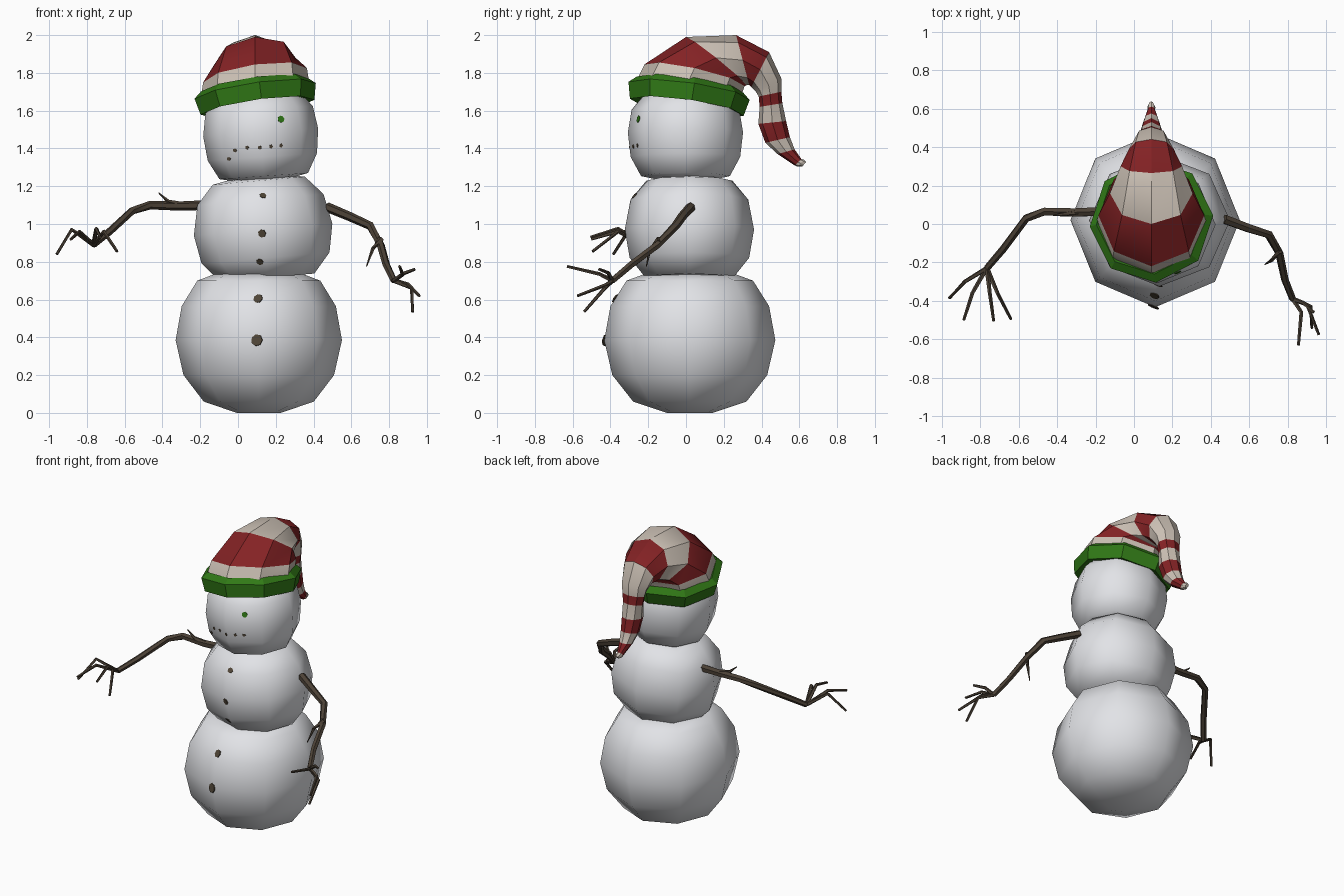
import bpy, bmesh, math
from mathutils import Vector, Matrix
from mathutils.bvhtree import BVHTree

if "Cube" in bpy.data.objects:
    bpy.data.objects.remove(bpy.data.objects["Cube"])


def mat(name, r, g, b):
    m = bpy.data.materials.new(name)
    m.diffuse_color = (r, g, b, 1)
    m.use_nodes = True
    m.node_tree.nodes["Principled BSDF"].inputs["Base Color"].default_value = m.diffuse_color
    return m


SNOW = mat("snow white", 0.76, 0.77, 0.80)
RED = mat("hat red", 0.23, 0.016, 0.018)
CREAM = mat("hat cream", 0.60, 0.53, 0.46)
GREEN = mat("brim green", 0.03, 0.19, 0.008)
BARK = mat("bark brown", 0.07, 0.052, 0.036)
COAL = mat("button brown", 0.08, 0.06, 0.038)


def loft(name, rings, mats, angle=180, stripes=None, closed=False):
    """Skin a list of point rings; stripes gives a material index per band."""
    bm = bmesh.new()
    vr = [[bm.verts.new(p) for p in r] for r in rings]
    n = len(vr[0])
    pairs = list(zip(vr, vr[1:]))
    if closed:
        pairs.append((vr[-1], vr[0]))
    else:
        caps = [bm.faces.new(vr[0]), bm.faces.new(vr[-1])]
        if stripes:
            caps[0].material_index, caps[1].material_index = stripes[0], stripes[-1]
    for k, (a, b) in enumerate(pairs):
        for i in range(n):
            f = bm.faces.new((a[i], a[(i + 1) % n], b[(i + 1) % n], b[i]))
            if stripes:
                f.material_index = stripes[k]
    bmesh.ops.recalc_face_normals(bm, faces=bm.faces)
    me = bpy.data.meshes.new(name)
    bm.to_mesh(me)
    bm.free()
    for m in mats:
        me.materials.append(m)
    ob = bpy.data.objects.new(name, me)
    bpy.context.collection.objects.link(ob)
    bpy.ops.object.select_all(action='DESELECT')
    ob.select_set(True)
    bpy.context.view_layer.objects.active = ob
    bpy.ops.object.shade_smooth_by_angle(angle=math.radians(angle))
    return ob


def turned(profile, centre, tilt_y=0, tilt_x=0, sx=1, sy=1, spin=0):
    """Eight-sided rings from an (r, z) profile, tilted about the centre."""
    m = (Matrix.Translation(centre) @ Matrix.Rotation(math.radians(tilt_x), 4, 'X')
         @ Matrix.Rotation(math.radians(tilt_y), 4, 'Y'))
    ang = [math.tau * i / 8 + math.radians(spin) for i in range(8)]
    return [[m @ Vector((sx * r * math.cos(a), sy * r * math.sin(a), z)) for a in ang]
            for r, z in profile]


# three snowballs
balls = [
    loft("bottom_snowball", turned(
        [(.12, -.385), (.30, -.325), (.41, -.185), (.453, 0), (.42, .18), (.335, .315), (.24, .35)],
        (.11, .02, .385), sx=.972), [SNOW]),
    loft("middle_snowball", turned(
        [(.25, -.265), (.34, -.16), (.368, -.01), (.335, .15), (.245, .25), (.15, .268)],
        (.132, .018, .98), tilt_y=-5, sy=.93), [SNOW]),
    loft("head_snowball", turned(
        [(.15, -.25), (.235, -.232), (.29, -.13), (.305, .0), (.285, .12), (.22, .20), (.1, .235)],
        (.12, -.003, 1.485), tilt_y=-4), [SNOW]),
]

# buttons, mouth stones and eye: thin plates laid on the snow
deps = bpy.context.evaluated_depsgraph_get()
trees = [BVHTree.FromObject(b, deps) for b in balls]


def plate(name, x, z, r, m, sides=7):
    hits = [t.ray_cast(Vector((x, -2, z)), Vector((0, 1, 0))) for t in trees]
    loc, nor = min((h for h in hits if h[0]), key=lambda h: h[0].y)[:2]
    q = nor.to_track_quat('Z', 'Y')
    loft(name, [[loc + q @ Vector((r * math.cos(math.tau * i / sides),
                                   r * math.sin(math.tau * i / sides), h))
                 for i in range(sides)] for h in (-.003, .003)], [m], 30)


for x, z, r in [(.132, 1.15, .018), (.127, .95, .022), (.116, .80, .02), (.106, .605, .026), (.10, .385, .032)]:
    plate("button", x, z, r, COAL)
for x, z in [(-.048, 1.345), (-.016, 1.39), (.048, 1.405), (.116, 1.405), (.174, 1.41), (.227, 1.415)]:
    plate("mouth_stone", x, z, .011, COAL, 5)
plate("eye", .227, 1.555, .019, GREEN)

# hat brim
loft("hat_brim", turned([(.26, -.045), (.305, -.058), (.325, .03), (.285, .065), (.25, .03)],
                        (.095, .012, 1.675), tilt_y=-8, tilt_x=-8, spin=4),
     [GREEN], 30, closed=True)

# drooping hat: front y, front z, back y, back z, half width, side tilt
hat = [
    (-.26, 1.765, .29, 1.67, .285, .15),
    (-.22, 1.845, .31, 1.73, .275, .14),
    (0, 1.99, .32, 1.735, .215, .08),
    (.265, 2.0, .335, 1.735, .16, 0),
    (.44, 1.91, .345, 1.725, .115, 0),
    (.505, 1.77, .37, 1.70, .09, 0),
    (.505, 1.70, .385, 1.675, .08, 0),
    (.51, 1.64, .39, 1.62, .07, 0),
    (.53, 1.545, .383, 1.53, .066, 0),
    (.55, 1.46, .42, 1.43, .056, 0),
    (.575, 1.395, .485, 1.37, .042, 0),
    (.61, 1.345, .575, 1.31, .02, 0),
    (.625, 1.34, .59, 1.303, .021, 0),
    (.637, 1.328, .615, 1.305, .011, 0),
]
rings = []
for fy, fz, by, bz, w, t in hat:
    ring = []
    for i in range(8):
        a = math.tau * i / 8
        k = (1 + math.cos(a)) / 2
        dx = w * math.sin(a)
        ring.append(Vector((.09 + dx, by + (fy - by) * k, bz + (fz - bz) * k + t * dx)))
    rings.append(ring)
loft("hat", rings, [RED, CREAM], 30, stripes=[1, 0, 1, 0, 1, 1, 0, 1, 0, 1, 0, 1, 1])


# stick arms
def stick(name, pts, r0, r1, sides=6):
    pts = [Vector(p) for p in pts]
    last = len(pts) - 1
    out = []
    for i, p in enumerate(pts):
        d = (pts[min(i + 1, last)] - pts[max(i - 1, 0)]).normalized()
        u = d.cross(Vector((.3, .5, .81))).normalized()
        v = d.cross(u)
        r = r0 + (r1 - r0) * i / last
        out.append([p + r * (u * math.cos(math.tau * k / sides) + v * math.sin(math.tau * k / sides))
                    for k in range(sides)])
    loft(name, out, [BARK], 40)


def arm(side, path, twig, fingers):
    stick(side + "_arm", path, .026, .018)
    stick(side + "_twig", twig, .018, .003, 5)
    for mid, tip in fingers:
        stick(side + "_finger", [path[-1], mid, tip], .013, .008, 5)


arm("left",
    [(-.17, .065, 1.10), (-.31, .06, 1.095), (-.465, .065, 1.10), (-.56, .03, 1.07),
     (-.68, -.13, .96), (-.765, -.23, .89)],
    [(-.29, .06, 1.10), (-.37, .05, 1.12), (-.42, .045, 1.165)],
    [((-.88, -.30, .97), (-.96, -.385, .84)), ((-.84, -.36, .96), (-.885, -.50, .92)),
     ((-.75, -.36, .975), (-.73, -.505, .93)), ((-.71, -.36, .96), (-.64, -.495, .855))])
arm("right",
    [(.47, .025, 1.09), (.59, -.02, 1.04), (.70, -.055, .99), (.755, -.15, .89),
     (.785, -.29, .785), (.825, -.39, .70)],
    [(.757, -.14, .92), (.715, -.19, .87), (.68, -.21, .775)],
    [((.92, -.43, .66), (.925, -.54, .535)), ((.90, -.42, .68), (.96, -.575, .62)),
     ((.87, -.46, .735), (.855, -.63, .775)), ((.88, -.41, .74), (.935, -.46, .76))])
